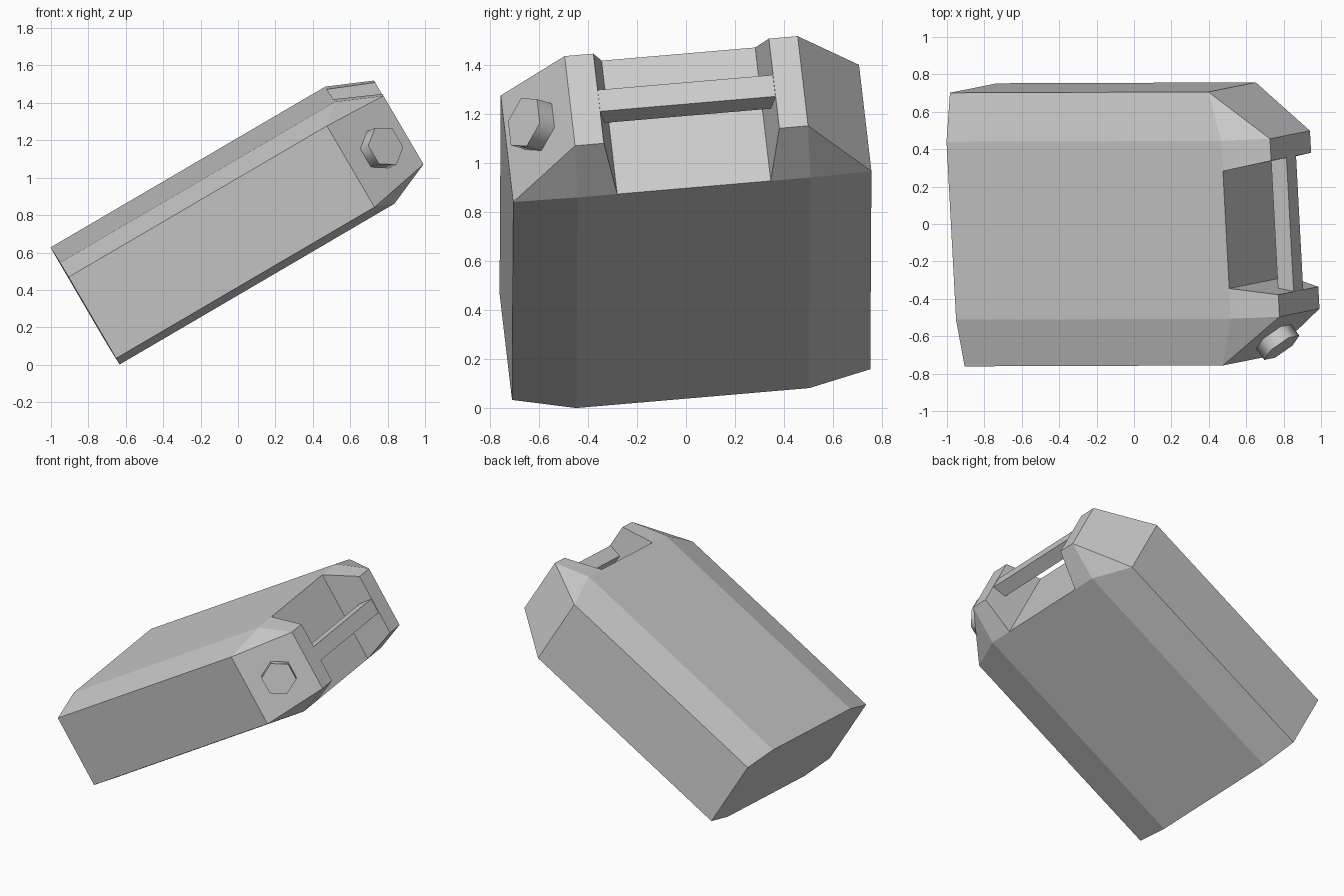
import bpy, bmesh, math
from mathutils import Matrix, Vector

if "Cube" in bpy.data.objects:
    bpy.data.objects.remove(bpy.data.objects["Cube"])

grey = bpy.data.materials.new("plain grey")
grey.use_nodes = True
COL = (0.6, 0.6, 0.6, 1)
grey.diffuse_color = COL
grey.node_tree.nodes["Principled BSDF"].inputs["Base Color"].default_value = COL

# Tilted frame of the can: x = length, y = width, z = thickness
L = Vector((0.863, 0.003, 0.505)).normalized()
W = Vector((-0.052, 0.995, 0.086))
W = (W - L * W.dot(L)).normalized()
T = L.cross(W)
FRAME = Matrix.Translation(W * 0.066 + T * 0.681) @ Matrix((L, W, T)).transposed().to_4x4()


def make_object(name, bm, local=Matrix()):
    bmesh.ops.recalc_face_normals(bm, faces=bm.faces)
    mesh = bpy.data.meshes.new(name)
    bm.to_mesh(mesh)
    bm.free()
    mesh.materials.append(grey)
    obj = bpy.data.objects.new(name, mesh)
    bpy.context.collection.objects.link(obj)
    obj.matrix_world = FRAME @ local
    return obj


# Can body: one quarter with shoulder and handle post, mirrored twice
BASE, SHOULDER, FLOOR, END = -0.547, 1.053, 1.155, 1.396
SIDE, FLAT, NOTCH, POST = 0.735, 0.478, 0.315, 0.36
HALF, SIDE_T, END_T = 0.317, 0.253, 0.213
points = {
    "base_mid": (BASE, 0, 0), "base_side_mid": (BASE, SIDE, 0),
    "base_side": (BASE, SIDE, SIDE_T), "base_flat": (BASE, FLAT, HALF),
    "base_top": (BASE, 0, HALF),
    "side_mid": (SHOULDER, SIDE, 0), "side": (SHOULDER, SIDE, SIDE_T),
    "flat": (FLOOR, FLAT, HALF), "notch": (FLOOR, NOTCH, HALF),
    "notch_mid": (FLOOR, NOTCH, 0), "floor_top": (FLOOR, 0, HALF),
    "floor_mid": (FLOOR, 0, 0),
    "out": (END, FLAT, END_T), "out_mid": (END, FLAT, 0),
    "in": (END, POST, END_T), "in_mid": (END, POST, 0),
}
faces = [
    "base_mid base_top base_flat base_side base_side_mid",   # bottom
    "base_side_mid base_side side side_mid",                 # narrow side
    "base_side base_flat flat side",                         # chamfer
    "base_flat base_top floor_top notch flat",               # broad side
    "side_mid side out out_mid",                             # shoulder
    "side flat out",                                         # corner facet
    "flat notch in out",                                     # post, sloped
    "out_mid out in in_mid",                                 # post end
    "notch_mid in_mid in notch",                             # post inner wall
    "floor_mid notch_mid notch floor_top",                   # notch floor
]
bm = bmesh.new()
verts = {k: bm.verts.new(p) for k, p in points.items()}
for f in faces:
    bm.faces.new([verts[k] for k in f.split()])
for axis in ((0, -1, 0), (0, 0, -1)):
    bmesh.ops.mirror(bm, geom=bm.verts[:] + bm.edges[:] + bm.faces[:],
                     axis="Y" if axis[1] else "Z", merge_dist=-1)
    bmesh.ops.remove_doubles(bm, verts=bm.verts, dist=0.0005)
bmesh.ops.recalc_face_normals(bm, faces=bm.faces)
bmesh.ops.dissolve_limit(bm, angle_limit=math.radians(0.5), verts=bm.verts, edges=bm.edges)
make_object("can_body", bm)

# Handle bar between the posts
bm = bmesh.new()
bmesh.ops.create_cube(bm, size=1)
bmesh.ops.scale(bm, vec=(0.096, 0.74, 0.102), verts=bm.verts)
make_object("handle_bar", bm, Matrix.Translation((1.344, 0, -0.008)))

# Six-sided cap on the front shoulder
out = Vector((FLAT - SIDE, SHOULDER - END, 0))
out = Vector((-out.x, out.y, 0)).normalized()
up = Vector((0, 0, 1))
along = up.cross(out)
rot = Matrix((along, up, -along.cross(up) if along.cross(up).dot(out) < 0 else out)).transposed().to_4x4()
if rot.determinant() < 0:
    rot = Matrix((-along, up, out)).transposed().to_4x4()
mid = Vector(((SHOULDER + END) / 2, -(SIDE + FLAT) / 2, -0.008))
bm = bmesh.new()
bmesh.ops.create_cone(bm, cap_ends=True, segments=6, radius1=0.114, radius2=0.114, depth=0.095)
bmesh.ops.rotate(bm, verts=bm.verts, cent=(0, 0, 0),
                 matrix=Matrix.Rotation(math.radians(
                     90 - math.degrees(math.atan2(bm.verts[:][0].co.y, bm.verts[:][0].co.x))), 3, "Z"))
for f in bm.faces:
    f.smooth = len(f.verts) == 4
for e in bm.edges:
    e.smooth = all(f.smooth for f in e.link_faces)
make_object("cap", bm, Matrix.Translation(mid + out * 0.028) @ rot)
